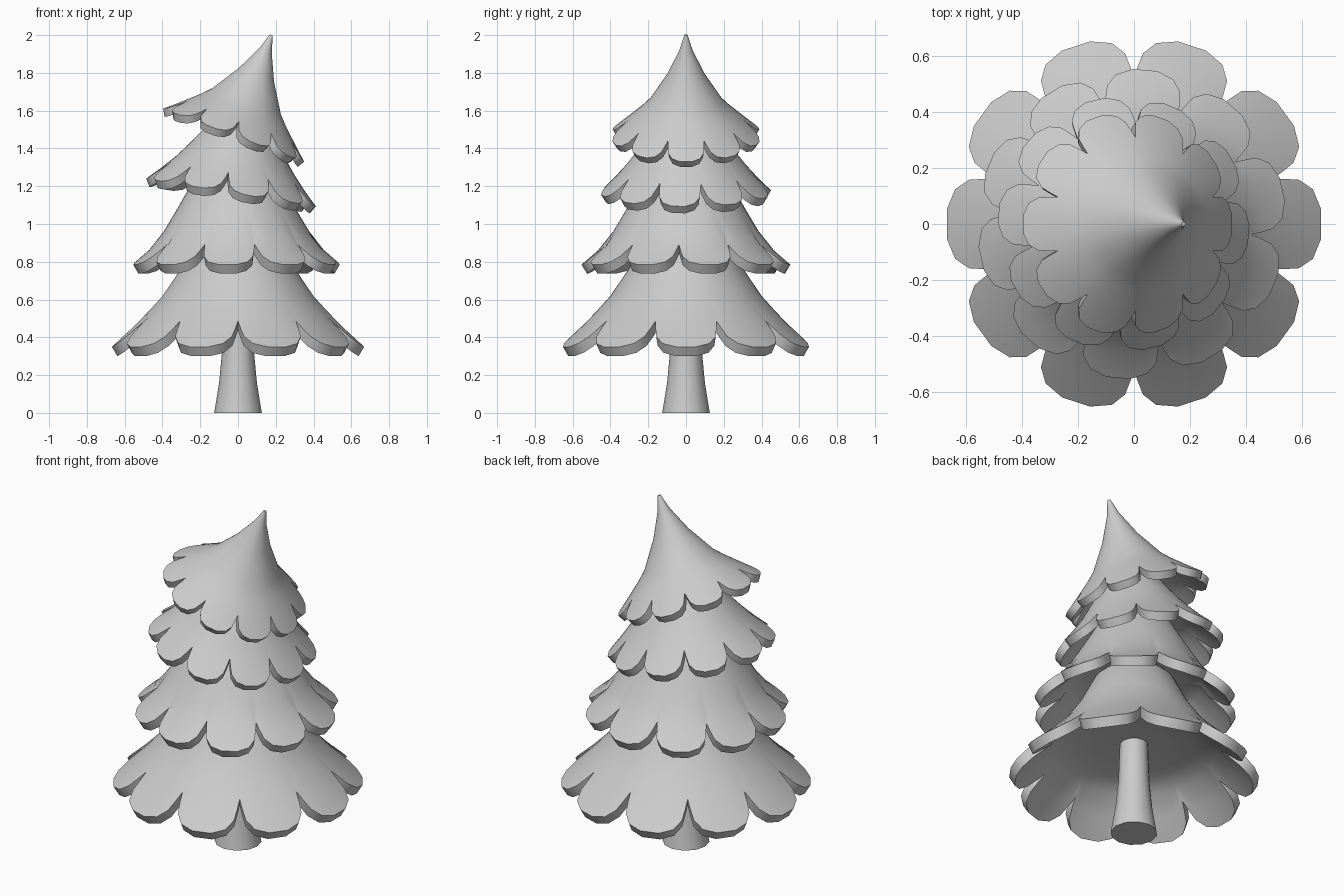
import bpy, bmesh
from math import sin, cos, radians

if "Cube" in bpy.data.objects:
    bpy.data.objects.remove(bpy.data.objects["Cube"], do_unlink=True)

grey = bpy.data.materials.new("light grey")
grey.use_nodes = True
grey.diffuse_color = (0.6, 0.6, 0.6, 1)
grey.node_tree.nodes["Principled BSDF"].inputs["Base Color"].default_value = (0.6, 0.6, 0.6, 1)

PETALS = 10
STEP = 360 / PETALS
# Half a petal's outline: degrees from its middle, reach from notch (0) to tip (1)
HALF = [(18, 0), (16.7, 0.27), (15, 0.6), (11, 0.87), (4.5, 1)]
OUTLINE = [(-a, t) for a, t in HALF] + [(a, t) for a, t in reversed(HALF[1:])]
NOTCH = 0.775


def add_object(name, bm):
    bmesh.ops.recalc_face_normals(bm, faces=bm.faces)
    mesh = bpy.data.meshes.new(name)
    bm.to_mesh(mesh)
    bm.free()
    mesh.materials.append(grey)
    obj = bpy.data.objects.new(name, mesh)
    bpy.context.collection.objects.link(obj)
    bpy.ops.object.select_all(action='DESELECT')
    obj.select_set(True)
    bpy.context.view_layer.objects.active = obj
    bpy.ops.object.shade_smooth_by_angle(angle=radians(50))
    return obj


def ring_verts(bm, points):
    """One closed ring from (radius, degrees, height) points."""
    return [bm.verts.new((r * cos(radians(a)), r * sin(radians(a)), z)) for r, a, z in points]


def skin(bm, rings):
    """Join neighbouring closed rings with quads and cap both ends."""
    for upper, lower in zip(rings, rings[1:]):
        n = len(upper)
        for i in range(n):
            j = (i + 1) % n
            bm.faces.new((upper[i], lower[i], lower[j], upper[j]))
    bm.faces.new(rings[0])
    bm.faces.new(rings[-1])


def height_at(profile, r):
    for (r0, h0), (r1, h1) in zip(profile, profile[1:]):
        if r <= r1:
            return h0 + (h1 - h0) * (r - r0) / (r1 - r0)
    return profile[-1][1]


def branch_tier(name, profile, x, z, tilt, notch_angle, thickness):
    """Scalloped skirt; profile runs from the top (r, h) down to the petal tips."""
    bm = bmesh.new()
    tip = profile[-1][0]
    notch = tip * NOTCH
    shoulder = notch * 0.9
    columns = [(notch_angle + STEP * (p + 0.5) + a, notch + (tip - notch) * t)
               for p in range(PETALS) for a, t in OUTLINE]

    # Upper surface, ending in the scalloped edge
    outer = [[(r, a, h) for a, end in columns] for r, h in profile if r < shoulder * 0.97]
    skirt = []
    for f in (0, 0.5, 1):
        radii = [(shoulder + (end - shoulder) * f, a) for a, end in columns]
        skirt.append([(r, a, height_at(profile, r)) for r, a in radii])

    # Underside: the skirt set inwards, then a shallow dome
    inner = [[(r - thickness * 0.51, a, h - thickness * 0.86) for r, a, h in ring]
             for ring in reversed(skirt)]
    base = inner[-1]
    dome = [[(r * scale, a, h + tip * rise) for r, a, h in base]
            for scale, rise in ((0.75, 0.05), (0.45, 0.072), (0.05, 0.08))]

    skin(bm, [ring_verts(bm, ring) for ring in outer + skirt + inner + dome])
    obj = add_object(name, bm)
    obj.location = (x, 0, z)
    obj.rotation_euler = (0, radians(tilt), 0)


# Branch tiers, bottom to top; the upper two lean over
branch_tier("bottom_branches",
            [(0.15, 1.0), (0.22, 0.93), (0.305, 0.76), (0.4, 0.62), (0.515, 0.492), (0.67, 0.35)],
            0, 0, 0, -90, 0.058)
branch_tier("lower_middle_branches",
            [(0.12, 1.42), (0.245, 1.2), (0.32, 1.07), (0.425, 0.895), (0.553, 0.785)],
            -0.008, 0, 0, -77, 0.055)
branch_tier("upper_middle_branches",
            [(0.1, 0.46), (0.21, 0.29), (0.27, 0.205), (0.345, 0.11), (0.455, 0)],
            -0.037, 1.167, 9.3, -95, 0.048)
branch_tier("top_branches",
            [(0.008, 0.567), (0.035, 0.48), (0.1, 0.342), (0.195, 0.192), (0.24, 0.145),
             (0.31, 0.08), (0.4, 0)],
            -0.023, 1.47, 20.6, -90, 0.044)

# Trunk, flared at the foot and closed at both ends
bm = bmesh.new()
skin(bm, [ring_verts(bm, [(r, a, z) for a in range(0, 360, 30)])
          for r, z in [(0.126, 0), (0.1, 0.16), (0.085, 0.32), (0.075, 0.6)]])
add_object("trunk", bm)
